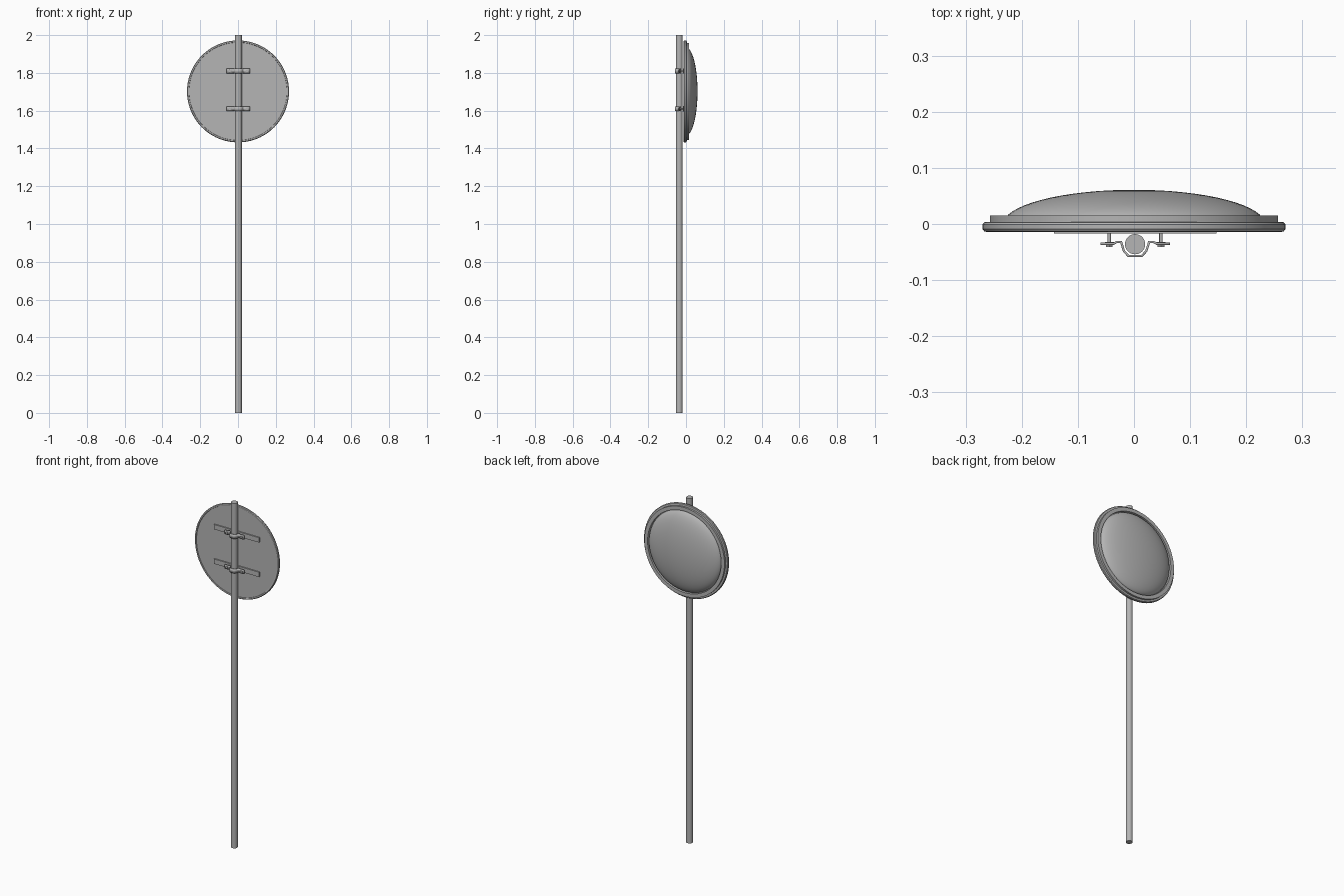
import bpy, bmesh, math
from mathutils import Matrix

if "Cube" in bpy.data.objects:
    bpy.data.objects.remove(bpy.data.objects["Cube"])

DISC_Z = 1.702
POLE_X, POLE_Y = 0.002, -0.036

# one dark grey for every part
grey = bpy.data.materials.new("dark_grey")
grey.diffuse_color = (0.46, 0.46, 0.46, 1)
grey.use_nodes = True
grey.node_tree.nodes["Principled BSDF"].inputs["Base Color"].default_value = grey.diffuse_color


def finish(name, bm, angle=30):
    bmesh.ops.recalc_face_normals(bm, faces=bm.faces)
    me = bpy.data.meshes.new(name)
    bm.to_mesh(me)
    bm.free()
    me.materials.append(grey)
    ob = bpy.data.objects.new(name, me)
    bpy.context.collection.objects.link(ob)
    bpy.ops.object.select_all(action='DESELECT')
    ob.select_set(True)
    bpy.context.view_layer.objects.active = ob
    bpy.ops.object.shade_smooth_by_angle(angle=math.radians(angle))
    return ob


def lathe(name, profile, steps=72):
    """Spin (radius, y) points about the mirror's y axis."""
    bm = bmesh.new()
    vs = [bm.verts.new((r, y, DISC_Z)) for r, y in profile]
    es = [bm.edges.new(p) for p in zip(vs, vs[1:])]
    bmesh.ops.spin(bm, geom=vs + es, cent=(0, 0, DISC_Z), axis=(0, 1, 0),
                   angle=math.tau, steps=steps, use_duplicate=False)
    bmesh.ops.remove_doubles(bm, verts=bm.verts, dist=1e-5)
    return finish(name, bm)


def cylinder(name, radius, length, matrix, sides):
    bm = bmesh.new()
    bmesh.ops.create_cone(bm, cap_ends=True, segments=sides, radius1=radius,
                          radius2=radius, depth=length, matrix=matrix)
    return finish(name, bm)


def y_rod(name, radius, x, y0, y1, z, sides):
    m = Matrix.Translation((x, (y0 + y1) / 2, z)) @ Matrix.Rotation(math.pi / 2, 4, 'X')
    return cylinder(name, radius, y1 - y0, m, sides)


# pole
cylinder("pole", 0.018, 2.0, Matrix.Translation((POLE_X, POLE_Y, 1.0)), 32)

# back panel, rounded outer rim and stepped front ring
lathe("back_panel", [(0, -0.010), (0.264, -0.010), (0.264, 0.0), (0, 0.0)])
lathe("rim", [(0.259, -0.010), (0.260, -0.013), (0.263, -0.014), (0.267, -0.013),
              (0.27, -0.009), (0.27, -0.001), (0.267, 0.003), (0.263, 0.004),
              (0.256, 0.004), (0.256, 0.0)])
lathe("front_ring", [(0.257, 0.0), (0.257, 0.015), (0.236, 0.015), (0.236, 0.0)])

# convex mirror, closed by a flat back
N = 16
lathe("mirror_dome", [(0.233 * math.sin(i / N * math.pi / 2),
                       0.061 * math.cos(i / N * math.pi / 2)) for i in range(N + 1)])

# mounting bars, clamps and bolts
half = [(0.062, -0.035), (0.038, -0.035), (0.033, -0.032), (0.025, -0.032),
        (0.020, -0.048), (0.012, -0.057)]
centre_line = half + [(-x, y) for x, y in reversed(half)]

for label, z in (("lower", 1.61), ("upper", 1.81)):
    bm = bmesh.new()
    bmesh.ops.create_cube(bm, size=1, matrix=Matrix.Translation((POLE_X, -0.0125, z))
                          @ Matrix.Diagonal((0.29, 0.009, 0.028, 1)))
    finish(label + "_bar", bm)

    # bent strap wrapping the pole
    bm = bmesh.new()
    rows = [[bm.verts.new((POLE_X + x, y, z + dz)) for dz in (-0.012, 0.012)]
            for x, y in centre_line]
    for a, b in zip(rows, rows[1:]):
        bm.faces.new((a[0], a[1], b[1], b[0]))
    clamp = finish(label + "_clamp", bm, 20)
    mod = clamp.modifiers.new("thickness", 'SOLIDIFY')
    mod.thickness = 0.004
    mod.offset = 0
    mod.use_even_offset = True

    for side, dx in (("left", -0.046), ("right", 0.046)):
        x = POLE_X + dx
        y_rod(f"{label}_{side}_bolt", 0.003, x, -0.040, -0.015, z, 16)
        y_rod(f"{label}_{side}_nut", 0.007, x, -0.041, -0.0365, z, 6)
        y_rod(f"{label}_{side}_washer", 0.008, x, -0.0335, -0.032, z, 24)
